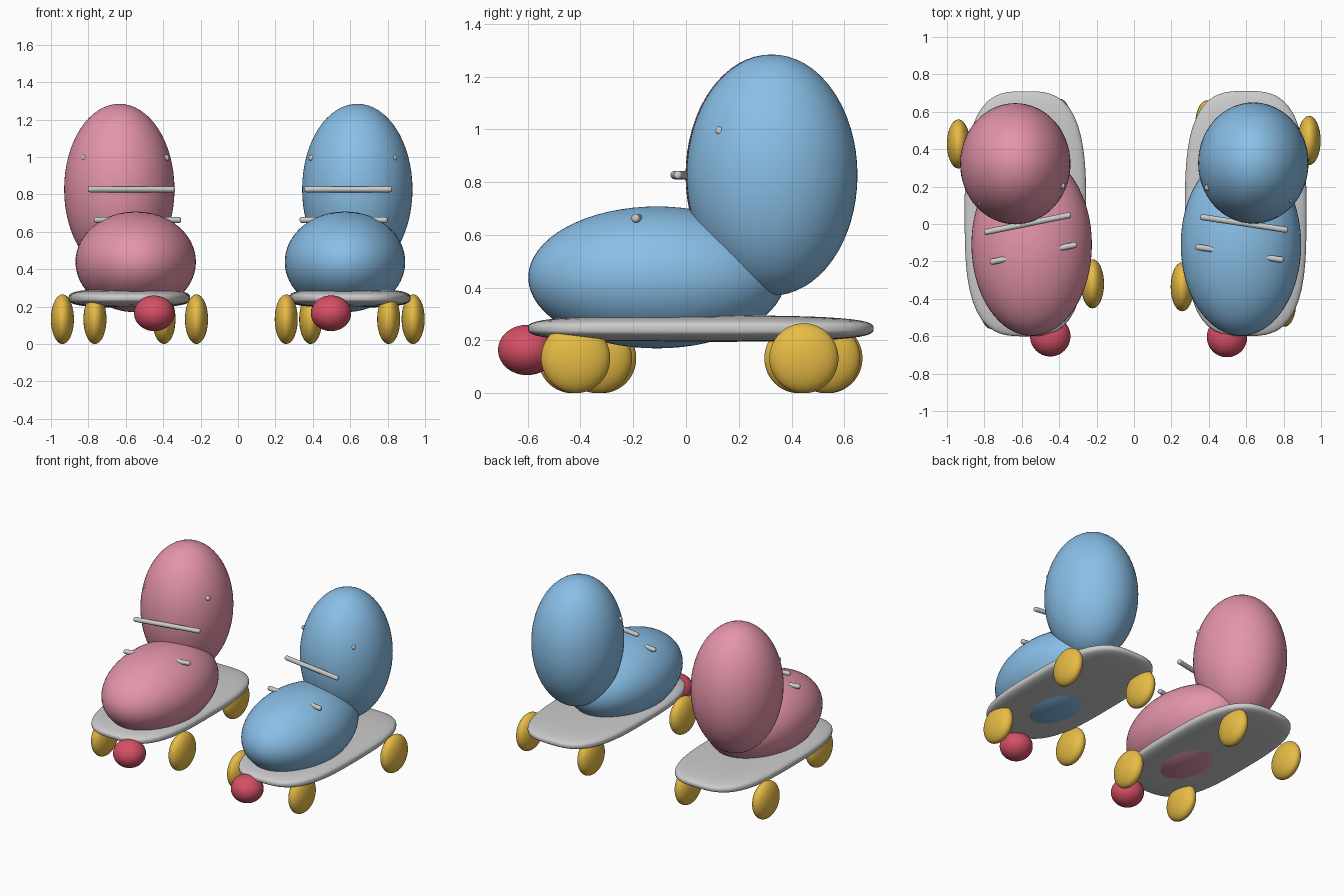
import bpy
import math

if "Cube" in bpy.data.objects:
    bpy.data.objects.remove(bpy.data.objects["Cube"])


def material(name, rgb):
    m = bpy.data.materials.new(name)
    m.diffuse_color = (*rgb, 1)
    m.use_nodes = True
    m.node_tree.nodes["Principled BSDF"].inputs["Base Color"].default_value = m.diffuse_color
    return m


PINK = material("pink", (0.78, 0.30, 0.40))
BLUE = material("blue", (0.25, 0.52, 0.80))
YELLOW = material("yellow", (0.80, 0.50, 0.06))
RED = material("red", (0.66, 0.08, 0.13))


def finish(name, mat=None):
    ob = bpy.context.object
    ob.name = ob.data.name = name
    if mat:
        ob.data.materials.append(mat)
    bpy.ops.object.shade_smooth_by_angle()
    return ob


def ellipsoid(name, center, radii, mat=None, power=2):
    """Sphere stretched to radii; power above 2 makes it boxier."""
    bpy.ops.mesh.primitive_uv_sphere_add(segments=64, ring_count=32, radius=1)
    ob = bpy.context.object
    for v in ob.data.vertices:
        n = sum(abs(c) ** power for c in v.co) ** (1 / power)
        v.co = [c / n * r for c, r in zip(v.co, radii)]
    ob.location = center
    return finish(name, mat)


def bar(name, center, angle):
    bpy.ops.mesh.primitive_cylinder_add(vertices=24, radius=0.016, depth=0.475,
                                        location=center,
                                        rotation=(0, math.pi / 2, angle))
    ob = finish(name)
    b = ob.modifiers.new("round ends", 'BEVEL')
    b.width, b.segments = 0.011, 3
    return ob


def skate(side, x, angle, mat):
    # parts are placed along an axis turned by angle through the toe centre
    def at(u, v, z):
        c, s = math.cos(angle), math.sin(angle)
        return (x + u * c - v * s, -0.11 + u * s + v * c, z)

    # boot
    ellipsoid(side + "_boot_toe", at(0, 0, 0.439), (0.322, 0.488, 0.269), mat)
    ellipsoid(side + "_boot_ankle", at(0, 0.441, 0.827), (0.295, 0.324, 0.457), mat)
    # sole plate
    ellipsoid(side + "_sole", at(0, 0.168, 0.245), (0.325, 0.655, 0.05), None, 3.1)
    # wheels
    for end, v in (("back", 0.605), ("front", -0.27)):
        for lr, u in (("left", -0.277), ("right", 0.277)):
            ellipsoid(f"{side}_{end}_{lr}_wheel", at(u, v, 0.1325),
                      (0.0615, 0.131, 0.1325), YELLOW)
    # toe stop
    ellipsoid(side + "_toe_stop", at(0, -0.5, 0.164), (0.108, 0.108, 0.095), RED)
    # lace bars
    for i, (v, z) in enumerate(((-0.048, 0.663), (0.114, 0.827), (0.275, 0.995))):
        bar(f"{side}_lace_{i + 1}", at(0, v, z), angle)


skate("left", -0.547, 0.2, PINK)
skate("right", 0.572, -0.15, BLUE)
